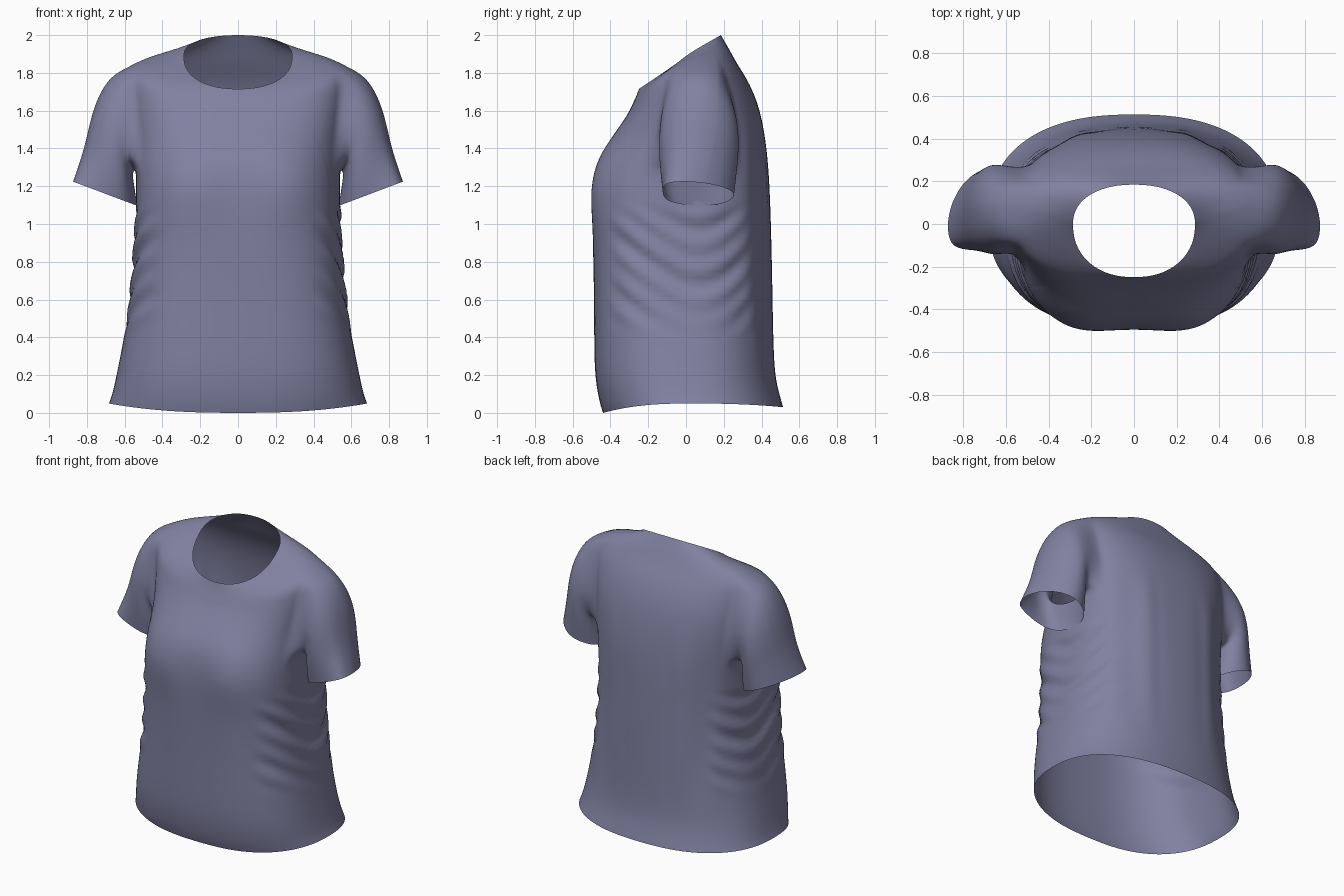
import bpy, bmesh, math

if "Cube" in bpy.data.objects:
    bpy.data.objects.remove(bpy.data.objects["Cube"])

SEG = 48            # columns around the torso
FRONT, BACK = 3, 4  # armhole columns in front of and behind the side line
ROW0, ROW1 = 7, 11  # torso rings bounding the armhole

# torso rings: z front, z side, z back, half width, y front, y back, y centre,
# squareness front, squareness back
RINGS = [
    (0.00, 0.05, 0.03, .685, -.44, .515, .02, 2.5, 2.4),
    (0.06, 0.10, 0.10, .665, -.46, .495, .02, 2.6, 2.4),
    (0.20, 0.22, 0.20, .64, -.485, .47, .01, 2.7, 2.4),
    (0.42, 0.42, 0.42, .60, -.487, .462, 0, 2.8, 2.4),
    (0.68, 0.68, 0.68, .56, -.488, .458, 0, 2.9, 2.4),
    (0.95, 0.95, 0.95, .545, -.497, .452, 0, 2.9, 2.4),
    (1.16, 1.16, 1.16, .54, -.515, .445, .02, 2.9, 2.5),
    (1.33, 1.30, 1.33, .54, -.485, .435, .04, 2.7, 2.6),
    (1.43, 1.44, 1.48, .55, -.42, .417, .06, 2.5, 2.6),
    (1.51, 1.58, 1.62, .57, -.36, .388, .06, 2.4, 2.6),
    (1.58, 1.72, 1.75, .585, -.31, .335, .06, 2.4, 2.6),
    (1.64, 1.83, 1.84, .585, -.28, .275, .07, 2.4, 2.5),
    (1.68, 1.90, 1.92, .45, -.262, .232, .07, 2.3, 2.3),
    (1.715, 1.89, 2.0, .287, -.25, .185, .0, 2.2, 2.2),
]
# sleeve rings: outer x, z / inner x, z / y centre, half depth, outer edge shift
SLEEVE = [
    (.695, 1.775, .558, 1.265, .07, .215, 0),
    (.775, 1.60, .55, 1.22, .07, .22, -.01),
    (.81, 1.41, .54, 1.16, .068, .21, -.03),
    (.875, 1.225, .53, 1.095, .07, .195, -.09),
]


def power(v, p):
    return math.copysign(abs(v) ** p, v)


def smooth(a, b, v):
    t = max(0, min(1, (v - a) / (b - a)))
    return t * t * (3 - 2 * t)


bm = bmesh.new()

# torso from hem to neckline
grid = []
for i, (zf, zs, zb, a, yf, yb, yc, nf, nb) in enumerate(RINGS):
    bend = .85 if i == 13 else 1.2 if i == 12 else 2
    row = []
    for k in range(SEG):
        t = 2 * math.pi * k / SEG
        c, s = math.cos(t), math.sin(t)
        depth, n, ze = (yb - yc, nb, zb) if s > 0 else (yc - yf, nf, zf)
        z = zs + (ze - zs) * abs(s) ** bend
        row.append(bm.verts.new((a * power(c, 2 / n), yc + depth * power(s, 2 / n), z)))
    grid.append(row)


def column(side, k):
    # k runs from -FRONT (front edge) to BACK (back edge) of the armhole
    return k % SEG if side > 0 else (SEG // 2 - k) % SEG


holes = set()
for i in range(ROW0, ROW1):
    for k in range(-FRONT, BACK):
        holes.add((i, column(1, k)))
        holes.add((i, column(-1, k + 1)))
for i in range(len(grid) - 1):
    for k in range(SEG):
        if (i, k) not in holes:
            j = (k + 1) % SEG
            bm.faces.new((grid[i][k], grid[i][j], grid[i + 1][j], grid[i + 1][k]))

# sleeves lofted from each armhole edge down to the cuff
for side in (1, -1):
    at = lambda i, k: grid[i][column(side, k)]
    loop = [at(ROW0, k) for k in range(-FRONT, BACK)]
    loop += [at(i, BACK) for i in range(ROW0, ROW1)]
    loop += [at(ROW1, k) for k in range(BACK, -FRONT, -1)]
    loop += [at(i, -FRONT) for i in range(ROW1, ROW0, -1)]
    angles = [math.atan2((v.co.y - .07) / .19, (v.co.z - 1.57) / .26) for v in loop]
    prev = loop
    for ox, oz, ix, iz, yc, hw, shift in SLEEVE:
        ring = []
        for p in angles:
            c, s = math.cos(p), math.sin(p)
            x = (ox + ix) / 2 + c * (ox - ix) / 2
            z = (oz + iz) / 2 + c * (oz - iz) / 2
            ring.append(bm.verts.new((side * x, yc + s * hw + shift * max(c, 0) ** 2, z)))
        for k in range(len(loop)):
            j = (k + 1) % len(loop)
            bm.faces.new((prev[k], prev[j], ring[j], ring[k]))
        prev = ring

bmesh.ops.recalc_face_normals(bm, faces=bm.faces)
mesh = bpy.data.meshes.new("shirt")
bm.to_mesh(mesh)
bm.free()
shirt = bpy.data.objects.new("shirt", mesh)
bpy.context.collection.objects.link(shirt)
bpy.context.view_layer.objects.active = shirt
shirt.select_set(True)
mod = shirt.modifiers.new("smooth", 'SUBSURF')
mod.levels = mod.render_levels = 3
bpy.ops.object.modifier_apply(modifier=mod.name)

# cloth folds: swags under the arms, hanging folds on the back, soft bust
mesh = shirt.data
normals = [v.normal.copy() for v in mesh.vertices]
for v, nrm in zip(mesh.vertices, normals):
    x, y, z = v.co
    ax = abs(x)
    # swags fall from the bust, are lowest behind the side line, then rise
    r = z + .55 * y - 1.1 * max(0, y + .05) ** 2 * 2 + .03 * math.sin(5 * y + 3 * x)
    swag = smooth(.38, .52, ax) * smooth(.35, .65, z) * (1 - smooth(1.0, 1.12, z))
    d = .009 * swag * (math.sin(r * 42) + .5 * math.sin(r * 23 + 1))
    if y > .2:
        d += .005 * smooth(.2, .7, z) * (1 - smooth(1.2, 1.6, z)) * math.cos(ax * 26 + x) * smooth(.1, .25, ax) * (1 - smooth(.42, .52, ax))
    if y < -.3:
        d += .012 * math.exp(-((ax - .28) / .13) ** 2 - ((z - 1.2) / .2) ** 2)
        d -= .012 * math.exp(-(x / .15) ** 2 - ((z - 1.2) / .25) ** 2)
    v.co += nrm * d

cloth = bpy.data.materials.new("lavender grey cloth")
cloth.diffuse_color = (0.22, 0.22, 0.36, 1)
cloth.use_nodes = True
cloth.node_tree.nodes["Principled BSDF"].inputs["Base Color"].default_value = cloth.diffuse_color
mesh.materials.append(cloth)
bpy.ops.object.shade_smooth()
